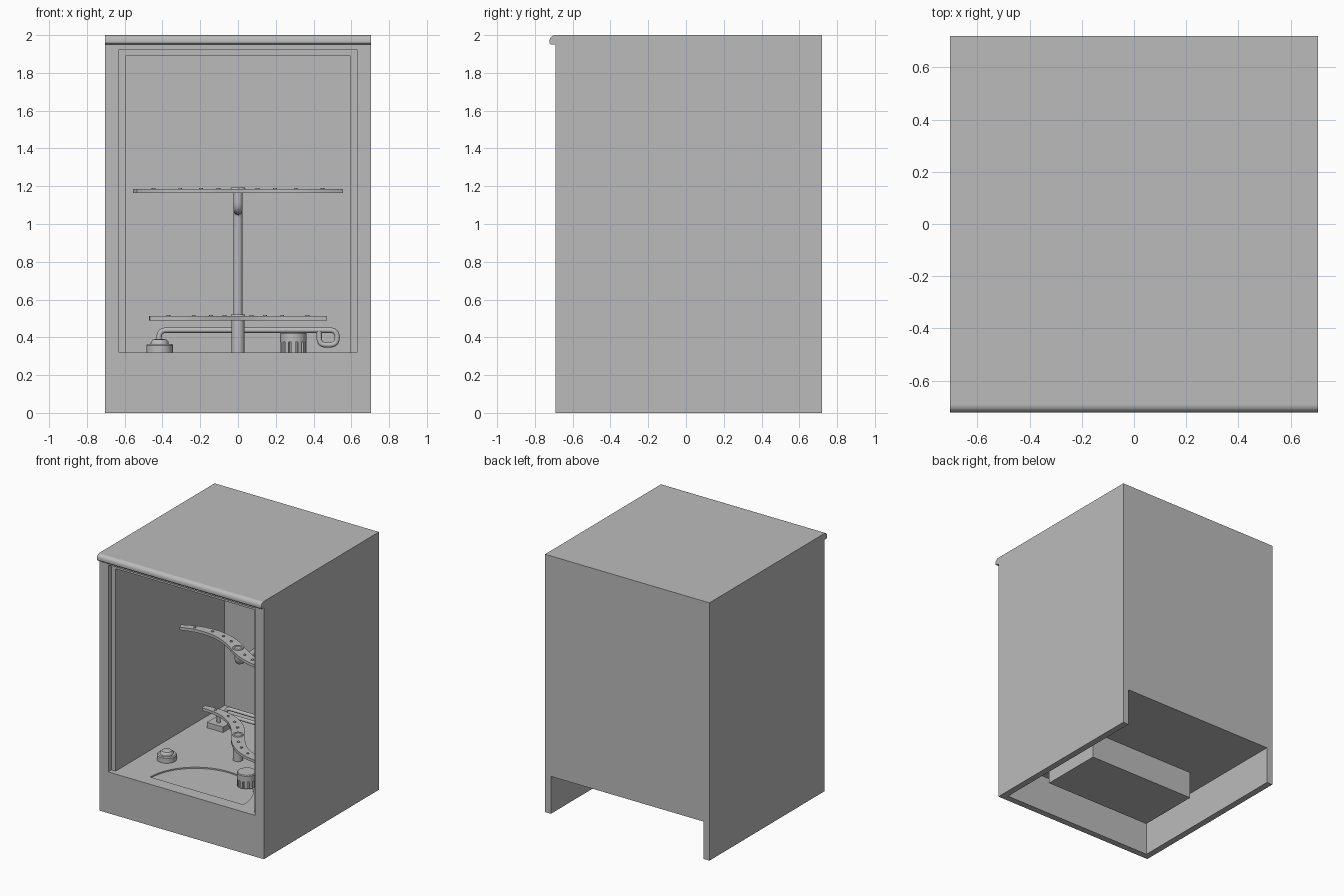
import bpy, bmesh
from math import sin, cos, pi, radians
from mathutils import Matrix, Vector

cube = bpy.data.objects.get("Cube")
if cube:
    bpy.data.objects.remove(cube, do_unlink=True)

grey = bpy.data.materials.new("plain grey")
grey.use_nodes = True
GREY = (0.5, 0.5, 0.5, 1)
grey.diffuse_color = GREY
grey.node_tree.nodes["Principled BSDF"].inputs["Base Color"].default_value = GREY


def add(name, bm, smooth=False):
    bmesh.ops.recalc_face_normals(bm, faces=bm.faces)
    mesh = bpy.data.meshes.new(name)
    bm.to_mesh(mesh)
    bm.free()
    mesh.materials.append(grey)
    ob = bpy.data.objects.new(name, mesh)
    bpy.context.collection.objects.link(ob)
    if smooth:
        shade(ob)
    return ob


def select(ob):
    bpy.ops.object.select_all(action="DESELECT")
    ob.select_set(True)
    bpy.context.view_layer.objects.active = ob


def shade(ob):
    select(ob)
    bpy.ops.object.shade_smooth_by_angle(angle=radians(35))


def box(name, x0, x1, y0, y1, z0, z1):
    bm = bmesh.new()
    bmesh.ops.create_cube(bm, size=1)
    for v in bm.verts:
        v.co = Vector(((x0, x1)[v.co.x > 0], (y0, y1)[v.co.y > 0], (z0, z1)[v.co.z > 0]))
    return add(name, bm)


def prism(name, outline, depth):
    """Extrude a closed outline of 3D points along a vector."""
    bm = bmesh.new()
    face = bm.faces.new([bm.verts.new(p) for p in outline])
    new = bmesh.ops.extrude_face_region(bm, geom=[face])["geom"]
    bmesh.ops.translate(bm, vec=depth, verts=[g for g in new if isinstance(g, bmesh.types.BMVert)])
    return add(name, bm, True)


def lathe(name, x, y, profile, n=32):
    """Spin (radius, height) points about a vertical axis."""
    bm = bmesh.new()
    rings = [[bm.verts.new((x + r * cos(2 * pi * i / n), y + r * sin(2 * pi * i / n), z))
              for i in range(n)] for r, z in profile]
    for a, b in zip(rings, rings[1:]):
        for i in range(n):
            j = (i + 1) % n
            bm.faces.new((a[i], a[j], b[j], b[i]))
    bm.faces.new(rings[0])
    bm.faces.new(rings[-1])
    return add(name, bm, True)


def pipe(name, points, radius, bend=0.04):
    """Round tube along a path with rounded corners."""
    pts = [Vector(p) for p in points]
    path = [pts[0]]
    for a, b, c in zip(pts, pts[1:], pts[2:]):
        r = min(bend, (a - b).length / 2, (c - b).length / 2)
        p, q = b + (a - b).normalized() * r, b + (c - b).normalized() * r
        path += [p.lerp(b, t / 6).lerp(b.lerp(q, t / 6), t / 6) for t in range(7)]
    path.append(pts[-1])
    curve = bpy.data.curves.new(name, "CURVE")
    curve.dimensions = "3D"
    curve.bevel_depth = radius
    curve.bevel_resolution = 4
    curve.use_fill_caps = True
    spline = curve.splines.new("POLY")
    spline.points.add(len(path) - 1)
    for sp, p in zip(spline.points, path):
        sp.co = (*p, 1)
    curve.materials.append(grey)
    ob = bpy.data.objects.new(name, curve)
    bpy.context.collection.objects.link(ob)
    select(ob)
    bpy.ops.object.convert(target="MESH")
    shade(bpy.context.object)


def cut(ob, cutter):
    mod = ob.modifiers.new("cut", "BOOLEAN")
    mod.operation = "DIFFERENCE"
    mod.solver = "EXACT"
    mod.object = cutter
    select(ob)
    bpy.ops.object.modifier_apply(modifier="cut")
    bpy.data.objects.remove(cutter, do_unlink=True)


# Cabinet shell: wash chamber, stepped door frame and open underside
FLOOR = 0.32
cabinet = box("cabinet", -0.705, 0.705, -0.69, 0.72, 0, 2)
cut(cabinet, box("chamber_cutter", -0.595, 0.595, -0.67, 0.685, FLOOR, 1.89))
cut(cabinet, box("frame_cutter", -0.63, 0.63, -0.8, -0.65, FLOOR, 1.925))
cut(cabinet, box("underside_cutter", -0.655, 0.655, -0.64, 0.8, -0.1, 0.29))

# Shallow half-round recess in the chamber floor
arc = [(0.06 + 0.4 * cos(pi * i / 32), -0.59 + 0.39 * sin(pi * i / 32), FLOOR - 0.01) for i in range(33)]
cut(cabinet, prism("recess_cutter", arc, (0, 0, 0.1)))

# Rounded worktop lip along the front
lip = [(-0.705, -0.69, 2), (-0.705, -0.69, 1.95), (-0.705, -0.715, 1.95), (-0.705, -0.722, 1.957)]
lip += [(-0.705, -0.692 - 0.03 * cos(a * pi / 16), 1.97 + 0.03 * sin(a * pi / 16)) for a in range(9)]
prism("worktop_lip", lip, (1.41, 0, 0))

# Sump tray under the floor
box("sump_tray", -0.46, 0.46, -0.41, 0.085, 0.08, 0.3)


def spray_arm(name, z, length, turn):
    """S-shaped arm, the second half a half-turn of the first."""
    spin = Matrix.Translation((0, 0, z)) @ Matrix.Rotation(turn, 4, "Z")

    def centre(t):
        s = abs(t)
        y = 0.24 * s * (1 - s) * 1.7 + 0.07 * s * s
        return Vector((t * length, -y if t > 0 else y, 0))

    steps = [i / 20 for i in range(-20, 21)]
    sides = {1: [], -1: []}
    for t in steps:
        d = (centre(t + 0.01) - centre(t - 0.01)).normalized()
        half = 0.05 - 0.028 * abs(t) ** 1.5
        for k in sides:
            sides[k].append(spin @ (centre(t) + Vector((-d.y, d.x, 0)) * half * k))
    prism(name, sides[1] + sides[-1][::-1], (0, 0, 0.022))
    for i, t in enumerate((-0.82, -0.56, -0.36, -0.19, 0.19, 0.36, 0.56, 0.82)):
        p = spin @ centre(t)
        lathe(f"{name}_nozzle_{i + 1}", p.x, p.y, [(0.01, z + 0.02), (0.01, z + 0.028)], 12)
    lathe(name + "_hub", 0, 0, [(0.04, z + 0.02), (0.036, z + 0.03), (0.024, z + 0.03), (0.02, z + 0.026)])


spray_arm("upper_spray_arm", 1.163, 0.545, 0)
spray_arm("lower_spray_arm", 0.49, 0.525, radians(-20))

# Feed pipe down the back wall and post for the lower arm
pipe("feed_pipe", [(0, 0, 1.17), (0, 0, 1.075), (0, 0.655, 1.075), (0, 0.655, FLOOR)], 0.025)
lathe("lower_arm_post", 0, 0, [(0.035, FLOOR), (0.035, 0.492)])

# Heating element: two legs joined to a terminal block, with a hook at the end
box("terminal_block", -0.485, -0.345, 0.31, 0.5, FLOOR, 0.362)
for tag, y in (("front", 0.36), ("rear", 0.45)):
    pipe(f"heater_{tag}_leg", [(-0.418, y, 0.35), (-0.418, y, 0.438), (0.525, y, 0.438),
                               (0.525, y, 0.36), (0.43, y, 0.36), (0.43, y, 0.43)], 0.014)

# Dispenser cap on the left of the floor
lathe("dispenser_cap", -0.415, -0.28, [(0.07, FLOOR), (0.07, 0.358), (0.064, 0.365), (0.048, 0.365),
                                       (0.046, 0.377), (0.036, 0.388), (0.015, 0.392)])

# Filter knob with vertical ribs
KX, KY = 0.293, -0.31
lathe("filter_core", KX, KY, [(0.058, FLOOR), (0.058, 0.4)])
lathe("filter_top", KX, KY, [(0.07, 0.375), (0.07, 0.42), (0.065, 0.426)])
for i in range(12):
    bm = bmesh.new()
    bmesh.ops.create_cube(bm, size=1, matrix=Matrix.Translation((KX, KY, 0.35))
                          @ Matrix.Rotation(i * pi / 6, 4, "Z")
                          @ Matrix.Translation((0.06, 0, 0)) @ Matrix.Diagonal((0.018, 0.022, 0.06, 1)))
    add(f"filter_rib_{i + 1}", bm)
